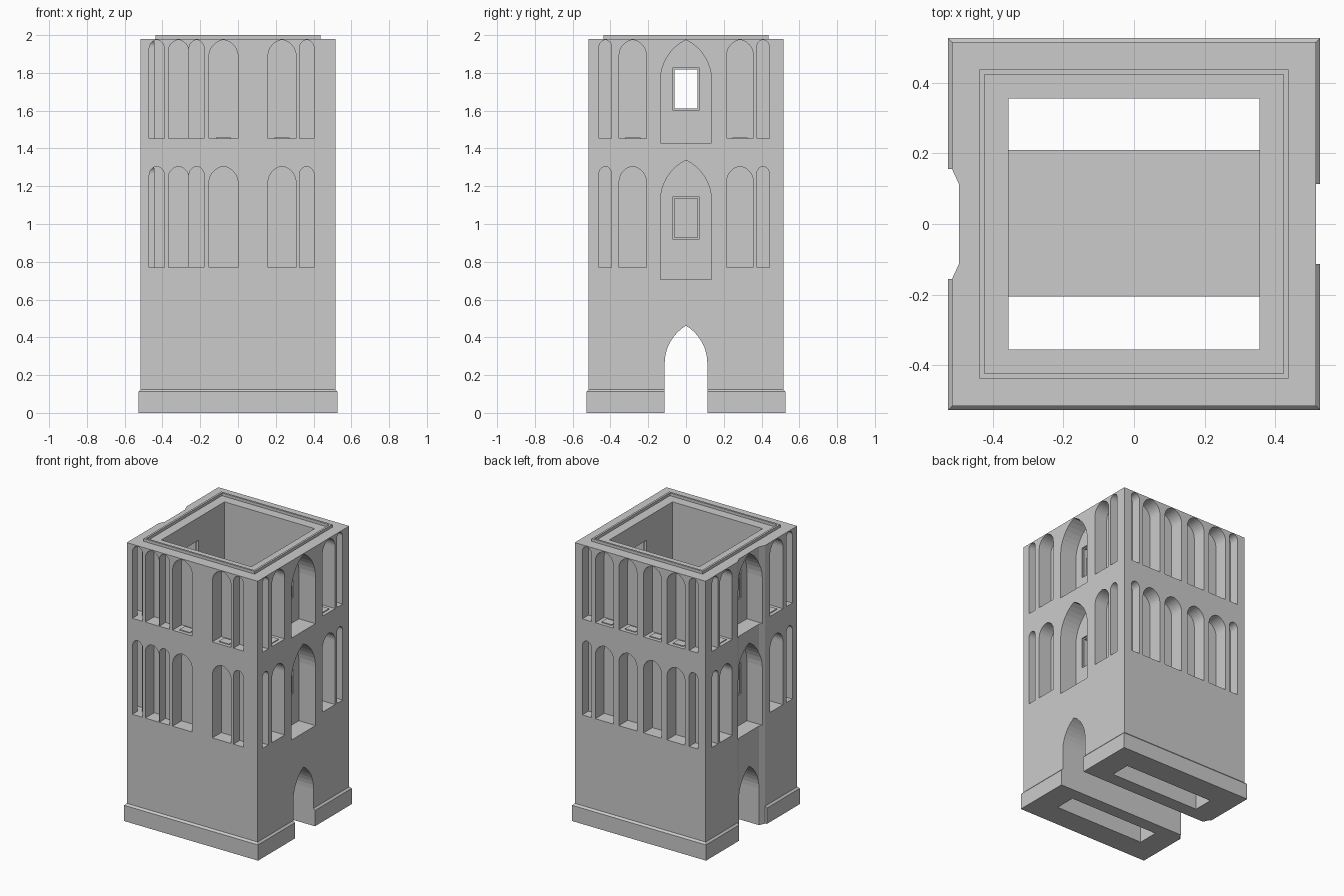
import bpy, math
from mathutils import Matrix

if "Cube" in bpy.data.objects:
    bpy.data.objects.remove(bpy.data.objects["Cube"])

stone = bpy.data.materials.new("grey_stone")
stone.use_nodes = True
GREY = (0.6, 0.6, 0.6, 1)
stone.diffuse_color = GREY
stone.node_tree.nodes["Principled BSDF"].inputs["Base Color"].default_value = GREY

HALF = 0.515                      # half width of the tower shaft
FRONT, LEFT, BACK, RIGHT = 0, 1, 2, 3


def new_object(name, verts, faces):
    mesh = bpy.data.meshes.new(name)
    mesh.from_pydata(verts, [], faces)
    mesh.materials.append(stone)
    ob = bpy.data.objects.new(name, mesh)
    bpy.context.collection.objects.link(ob)
    return ob


def loft(name, rings):
    """Closed solid through rings with equal point counts."""
    n = len(rings[0])
    verts = [p for ring in rings for p in ring]
    faces = [tuple(reversed(range(n))), tuple(range(len(verts) - n, len(verts)))]
    for k in range(len(rings) - 1):
        for i in range(n):
            a, b = k * n + i, k * n + (i + 1) % n
            faces.append((a, b, b + n, a + n))
    return new_object(name, verts, faces)


def rectangle(x0, x1, y0, y1, z):
    return [(x0, y0, z), (x1, y0, z), (x1, y1, z), (x0, y1, z)]


def box(name, x0, x1, y0, y1, z0, z1):
    return loft(name, [rectangle(x0, x1, y0, y1, z) for z in (z0, z1)])


def square(half, z):
    return rectangle(-half, half, -half, half, z)


def turn(ob, side):
    ob.data.transform(Matrix.Rotation(side * math.pi / 2, 4, 'Z'))
    return ob


def arch_profile(u, half, z0, top, rise, steps=8):
    """Upright opening closed by two arcs meeting at the top."""
    radius = (rise * rise + half * half) / (2 * half)
    sweep = math.asin(min(1, rise / radius))
    arc = [(half - radius + radius * math.cos(sweep * i / steps),
            top - rise + radius * math.sin(sweep * i / steps)) for i in range(steps + 1)]
    pts = [(-half, z0), (half, z0)] + arc + [(-x, z) for x, z in reversed(arc[:-1])]
    return [(u + x, z) for x, z in pts]


def arch_cutter(side, u, half, z0, top, rise, depth):
    pts = arch_profile(u, half, z0, top, rise)
    return turn(loft("arch_cutter", [[(x, y, z) for x, z in pts]
                                     for y in (depth - HALF, -0.6)]), side)


def cut(target, cutters):
    for c in cutters:
        c.hide_render = True
        mod = target.modifiers.new("cut", 'BOOLEAN')
        mod.operation, mod.solver, mod.object = 'DIFFERENCE', 'EXACT', c
    graph = bpy.context.evaluated_depsgraph_get()
    mesh = bpy.data.meshes.new_from_object(target.evaluated_get(graph))
    target.modifiers.clear()
    target.data = mesh
    for c in cutters:
        bpy.data.objects.remove(c)


# Shaft with its plinth and sloped plinth top
tower = loft("tower_walls", [square(0.527, 0), square(0.527, 0.112), square(HALF, 0.125),
                             square(HALF, 1.98)])
cutters = []

# Open interior, with a cross block carrying the gate passage
cutters.append(box("hall_cutter", -0.355, 0.355, -0.355, 0.355, 1.3, 2.1))
for y0, y1 in ((0.21, 0.355), (-0.355, -0.205)):
    cutters.append(box("shaft_cutter", -0.355, 0.355, y0, y1, -0.1, 1.4))

# Splayed vertical groove on the right face, with the plinth interrupted
groove = [(-0.6, 0.16), (-HALF, 0.155), (-0.495, 0.112),
          (-0.495, -0.112), (-HALF, -0.155), (-0.6, -0.16)]
cutters.append(loft("groove_cutter", [[(x, y, z) for x, y in groove] for z in (2.1, -0.1)]))

# Gate passage from side to side
cutters.append(arch_cutter(LEFT, 0, 0.113, -0.1, 0.462, 0.2, 1.2))

# Niche positions as (centre, half width) on each kind of face
side_niches = [(-0.427, 0.033), (-0.282, 0.072), (0.286, 0.07), (0.408, 0.033)]
niches = {
    FRONT: [(-0.43, 0.04), (-0.315, 0.054), (-0.219, 0.04), (-0.077, 0.077),
            (0.233, 0.074), (0.364, 0.039)],
    LEFT: side_niches,
    BACK: [(s * u, w) for s in (-1, 1) for u, w in ((0.42, 0.035), (0.282, 0.071), (0.097, 0.071))],
    RIGHT: [(-u, w) for u, w in side_niches],
}
for side, row in niches.items():
    for u, w in row:
        deep = 0.1 if w > 0.05 else 0.07
        for z0, top in ((0.77, 1.305), (1.453, 1.975)):
            cutters.append(arch_cutter(side, u, w, z0, top, w * 1.15, deep))

# Large pointed niches with stepped window openings
for side in (LEFT, RIGHT):
    for z0, top, win in ((0.705, 1.338, 0.92), (1.43, 1.975, 1.603)):
        cutters.append(arch_cutter(side, 0, 0.135, z0, top, 0.215, 0.13))
        cutters.append(turn(box("reveal_cutter", -0.071, 0.071, -0.5, -0.375,
                                win, win + 0.224), side))
        cutters.append(turn(box("window_cutter", -0.062, 0.062, -0.5, -0.345,
                                win + 0.009, win + 0.215), side))
cut(tower, cutters)

# Raised lip around the open top
lip = loft("top_lip", [square(0.437, 1.975), square(0.437, 2.0)])
cut(lip, [loft("lip_cutter", [square(0.423, 1.9), square(0.423, 2.1)])])

# Thin sill plates in the wide upper niches
for side, row in niches.items():
    for u, w in row:
        if w > 0.06:
            turn(box("niche_sill", u - 0.04, u + 0.04, -0.49, -0.43, 1.45, 1.459), side)
